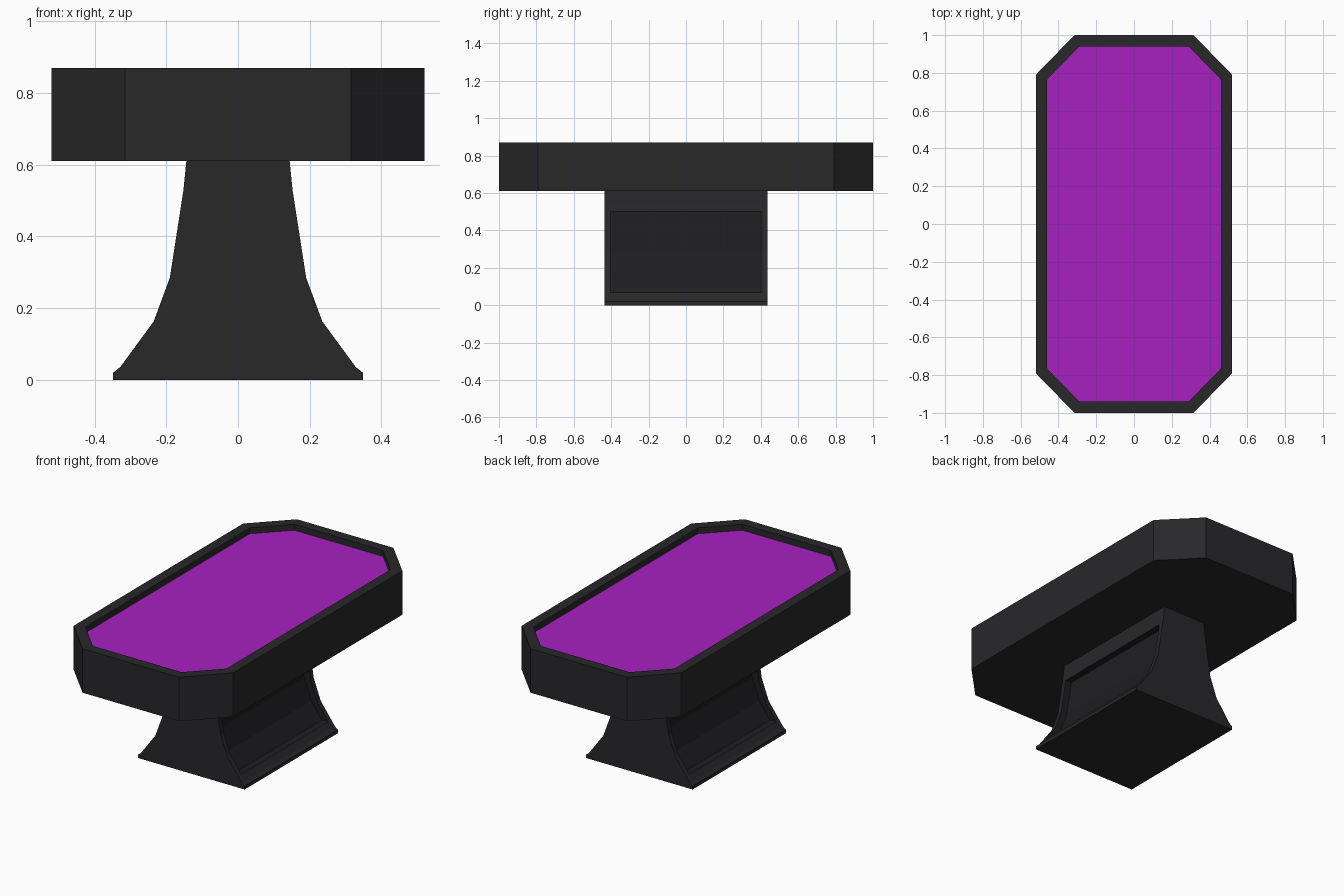
import bpy, bmesh
from mathutils import Vector

if "Cube" in bpy.data.objects:
    bpy.data.objects.remove(bpy.data.objects["Cube"])


def material(name, rgb):
    m = bpy.data.materials.new(name)
    m.diffuse_color = (*rgb, 1)
    m.use_nodes = True
    m.node_tree.nodes["Principled BSDF"].inputs["Base Color"].default_value = m.diffuse_color
    return m


DARK = material("dark_shell", (0.021, 0.021, 0.023))
PANEL = material("panel_black", (0.013, 0.013, 0.015))
PURPLE = material("purple_felt", (0.38, 0.015, 0.52))


def prism(points, direction):
    """Extrude a closed outline along a direction; returns (bmesh, moved cap)."""
    bm = bmesh.new()
    face = bm.faces.new([bm.verts.new(p) for p in points])
    out = bmesh.ops.extrude_face_region(bm, geom=[face], use_keep_orig=True)["geom"]
    bmesh.ops.translate(bm, vec=Vector(direction),
                        verts=[g for g in out if isinstance(g, bmesh.types.BMVert)])
    bmesh.ops.recalc_face_normals(bm, faces=bm.faces[:])
    return bm, next(g for g in out if isinstance(g, bmesh.types.BMFace))


def finish(name, bm, *mats):
    me = bpy.data.meshes.new(name)
    bm.to_mesh(me)
    bm.free()
    for m in mats:
        me.materials.append(m)
    ob = bpy.data.objects.new(name, me)
    bpy.context.collection.objects.link(ob)
    return ob


# Tabletop: chamfered slab with a rim and a sunken felt surface
quarter = [(0.52, 0.79), (0.315, 1.0)]
outline = (quarter + [(-x, y) for x, y in reversed(quarter)]
           + [(-x, -y) for x, y in quarter] + [(x, -y) for x, y in reversed(quarter)])
bm, top = prism([(x, y, 0.61) for x, y in outline], (0, 0, 0.26))
bmesh.ops.inset_region(bm, faces=[top], thickness=0.06, use_even_offset=True)
felt = bmesh.ops.extrude_discrete_faces(bm, faces=[top])["faces"][0]
bmesh.ops.translate(bm, vec=(0, 0, -0.035), verts=felt.verts[:])
felt.material_index = 1
finish("tabletop", bm, DARK, PURPLE)

# Pedestal: flared profile extruded along the table length
side = [(0.348, 0), (0.348, 0.02), (0.328, 0.036), (0.235, 0.163),
        (0.19, 0.285), (0.152, 0.53), (0.144, 0.61)]
profile = side + [(-x, z) for x, z in reversed(side)]
bm, _ = prism([(x, -0.435, z) for x, z in profile], (0, 0.87, 0))
pedestal = finish("pedestal", bm, DARK, PANEL)

# Recessed curved panels cut into both long sides
curve = [(0.264, 0.067), (0.195, 0.163), (0.15, 0.285), (0.116, 0.502)]
for s in (1, -1):
    pts = [(0.5, 0.067)] + curve + [(0.5, 0.502)]
    bm, _ = prism([(s * x, -0.405, z) for x, z in pts], (0, 0.81, 0))
    for f in bm.faces:
        f.material_index = 1
    cutter = finish("panel_cutter", bm, DARK, PANEL)
    cutter.hide_render = True
    mod = pedestal.modifiers.new("panel_recess", 'BOOLEAN')
    mod.operation = 'DIFFERENCE'
    mod.solver = 'EXACT'
    mod.object = cutter
    bpy.context.view_layer.objects.active = pedestal
    bpy.ops.object.modifier_apply(modifier=mod.name)
    bpy.data.objects.remove(cutter)
